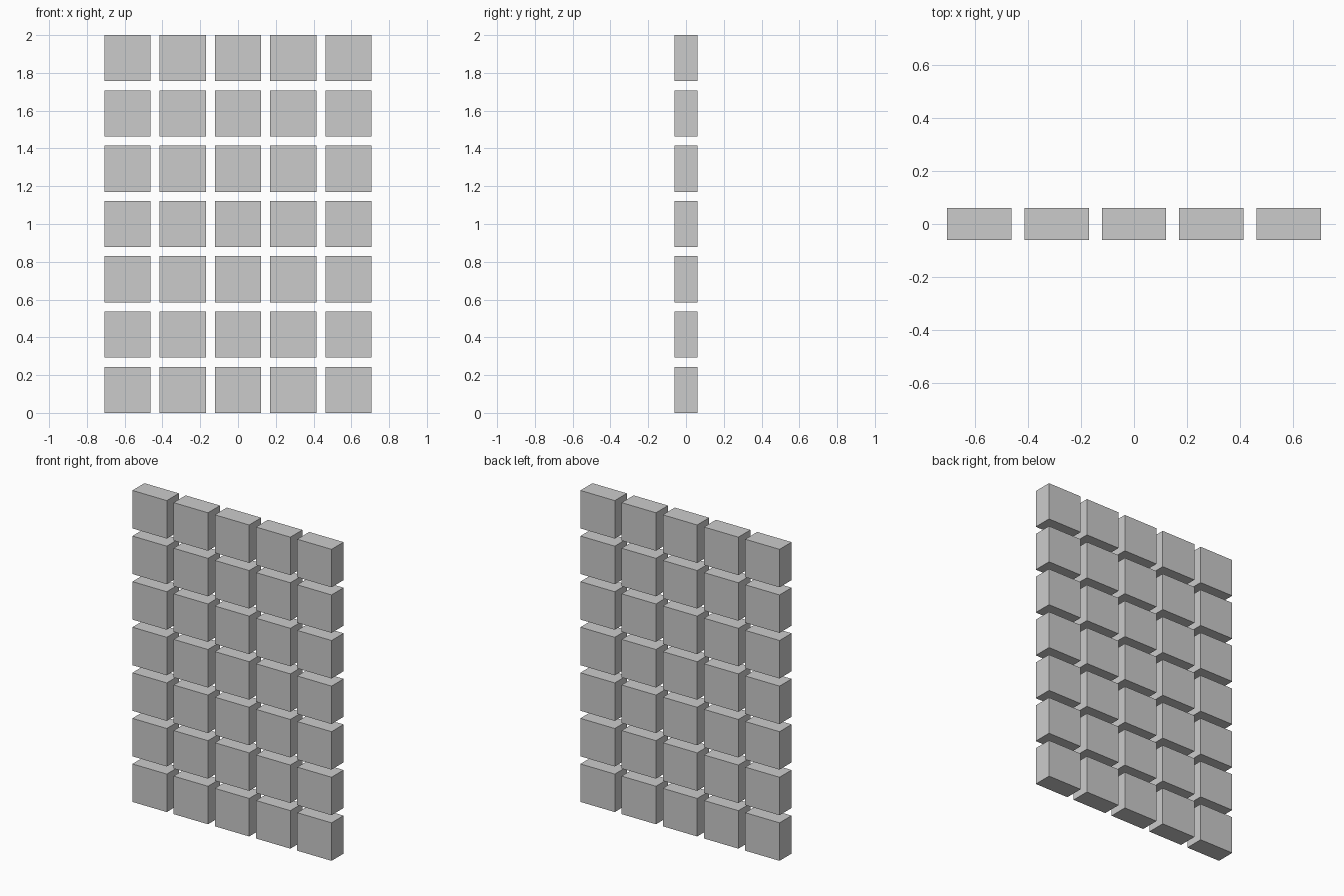
import bpy

if "Cube" in bpy.data.objects:
    bpy.data.objects.remove(bpy.data.objects["Cube"])

COLS, ROWS = 5, 7
SIZE = 2 / 8.2          # block edge
PITCH = SIZE * 1.2      # block edge plus gap
DEPTH = SIZE / 2


# One shared block mesh, origin at its centre
bpy.ops.mesh.primitive_cube_add(size=1)
source = bpy.context.object
mesh = source.data
mesh.name = "block"
for v in mesh.vertices:
    v.co.x *= SIZE
    v.co.y *= DEPTH
    v.co.z *= SIZE
bpy.data.objects.remove(source)

# Wall of separate blocks
for row in range(ROWS):
    for col in range(COLS):
        block = bpy.data.objects.new(f"block_row{row + 1}_column{col + 1}", mesh)
        block.location = ((col - (COLS - 1) / 2) * PITCH, 0, SIZE / 2 + row * PITCH)
        bpy.context.collection.objects.link(block)
